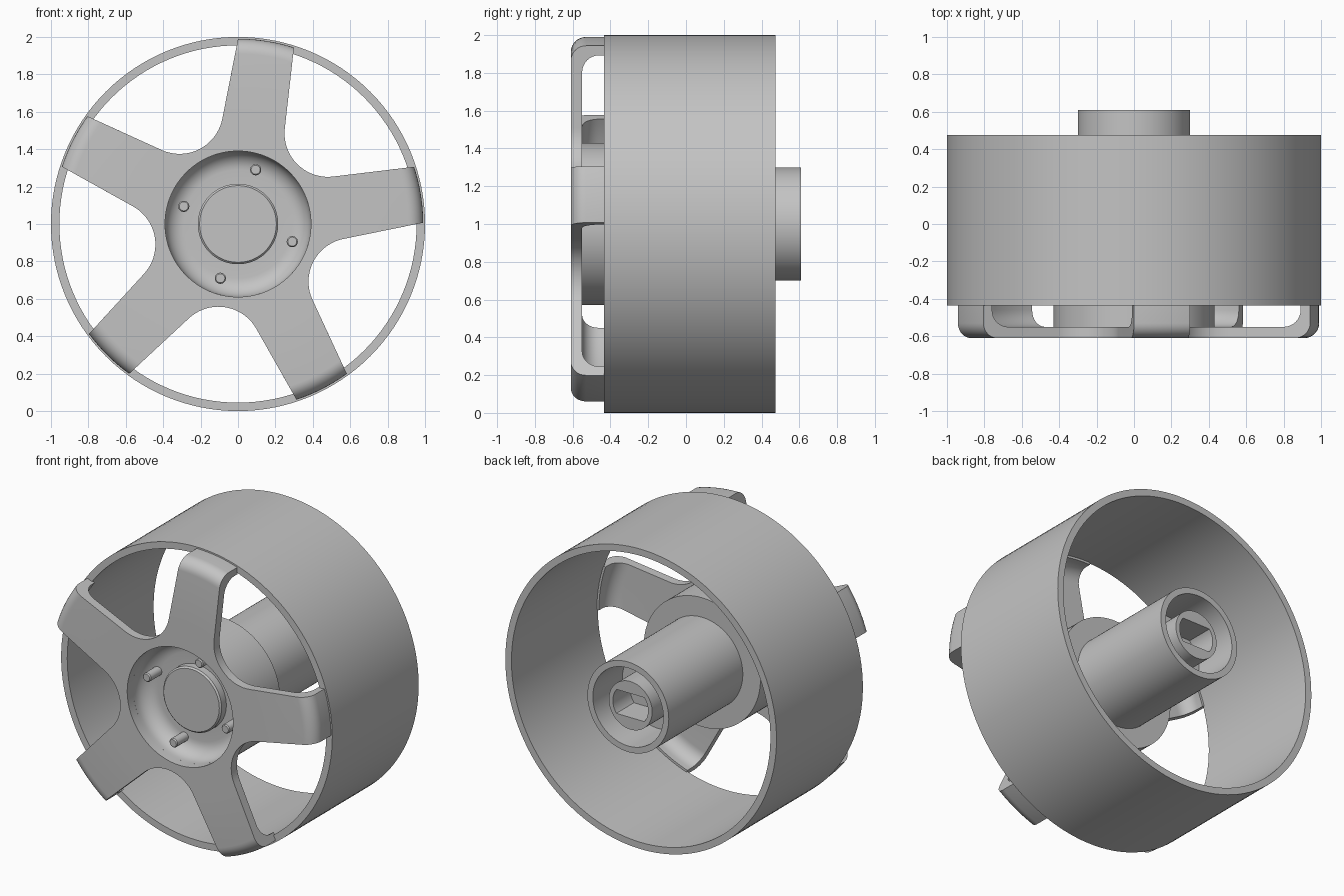
import bpy, bmesh, math
from math import sin, cos, pi, radians, hypot, atan2

cube = bpy.data.objects.get("Cube")
if cube:
    bpy.data.objects.remove(cube)

GREY = bpy.data.materials.new("plain_grey")
GREY.use_nodes = True
COLOUR = (0.55, 0.55, 0.55, 1)
GREY.diffuse_color = COLOUR
GREY.node_tree.nodes["Principled BSDF"].inputs["Base Color"].default_value = COLOUR


def finish(bm, name):
    """Weld the mesh, fix its normals and make a shaded object."""
    bmesh.ops.remove_doubles(bm, verts=bm.verts, dist=0.0002)
    bmesh.ops.recalc_face_normals(bm, faces=bm.faces)
    mesh = bpy.data.meshes.new(name)
    bm.to_mesh(mesh)
    bm.free()
    mesh.materials.append(GREY)
    obj = bpy.data.objects.new(name, mesh)
    bpy.context.collection.objects.link(obj)
    bpy.ops.object.select_all(action='DESELECT')
    obj.select_set(True)
    bpy.context.view_layer.objects.active = obj
    bpy.ops.object.shade_smooth_by_angle(angle=radians(30))
    return obj


def quad(bm, *points):
    bm.faces.new([bm.verts.new(p) for p in points])


def polar(r, a, y):
    return (r * cos(a), y, 1 + r * sin(a))


def lathe(name, profile, n=96, centre=(0, 0), closed=False):
    """Turn (radius, y[, flat half-height]) rings about the y axis."""
    bm = bmesh.new()
    rings = []
    for r, y, *flat in profile:
        ring = []
        for i in range(n):
            a = 2 * pi * i / n
            rr = min(r, flat[0] / max(abs(sin(a)), 0.001)) if flat else r
            x, _, z = polar(rr, a, y)
            ring.append(bm.verts.new((x + centre[0], y, z + centre[1])))
        rings.append(ring)
    pairs = list(zip(rings, rings[1:]))
    if closed:
        pairs.append((rings[-1], rings[0]))
    else:
        bm.faces.new(rings[0])
        bm.faces.new(rings[-1])
    for p, q in pairs:
        for i in range(n):
            j = (i + 1) % n
            bm.faces.new((p[i], p[j], q[j], q[i]))
    return finish(bm, name)


def arc(cr, cy, rad, start, end, steps=8):
    return [(cr + rad * cos(radians(start + (end - start) * i / steps)),
             cy + rad * sin(radians(start + (end - start) * i / steps)))
            for i in range(steps + 1)]


# Rim barrel
lathe("rim", [(1, -0.435), (1, 0.475), (0.955, 0.475), (0.955, -0.435)], n=128, closed=True)

# Hub: centre cap, bowl, drum, axle sleeve, inner shaft with flat-sided socket
hub = [(0.205, -0.49), (0.215, -0.48), (0.215, -0.43)]
hub += arc(0.29, -0.53, 0.10, 90, 0)
hub += [(0.39, -0.55), (0.43, -0.55), (0.43, -0.17), (0.30, -0.17), (0.30, 0.61),
        (0.26, 0.61), (0.26, 0.30), (0.16, 0.30), (0.16, 0.585),
        (0.13, 0.585, 0.08), (0.13, 0.40, 0.08)]
lathe("hub", hub)

# Wheel studs
for k in range(4):
    a = radians(72 + 90 * k)
    lathe(f"stud_{k + 1}", [(0.024, -0.55), (0.03, -0.543), (0.03, -0.42)], n=20,
          centre=(0.305 * cos(a), 0.305 * sin(a)))

# Five-spoke face: flat star plate whose arms bend back into the rim
FRONT, BACK, HOLE, ROOT = -0.61, -0.55, 0.39, 0.569
ROOT_W = 0.169
COLS = 10
leg_front = [(ROOT, FRONT)] + arc(0.91, -0.53, 0.08, -90, 0) + [(0.99, -0.425)]
leg_back = [(ROOT, BACK)] + arc(0.85, -0.46, 0.09, -90, 0) + [(0.94, -0.425)]


def arm_row(row, turn):
    """Points across an arm at one radius, following the wheel's curve."""
    r, y = row
    w = ROOT_W - 0.042 * (r - ROOT)
    base = math.asin(w / r)
    return [polar(r, turn + base * (2 * c / COLS - 1), y) for c in range(COLS + 1)]


def hole_row(row):
    """The points of a row pulled in to the centre hole."""
    return [polar(HOLE, atan2(z - 1, x), y) for x, y, z in row]


def strip(bm, p, q):
    for i in range(len(p) - 1):
        quad(bm, p[i], p[i + 1], q[i + 1], q[i])


bm = bmesh.new()
for k in range(5):
    turn = radians(9.2 + 72 * k)
    # arm
    fronts = [arm_row(s, turn) for s in leg_front]
    backs = [arm_row(s, turn) for s in leg_back]
    for rows in (fronts, backs):
        for p, q in zip([hole_row(rows[0])] + rows, rows):
            strip(bm, p, q)
    for side in (0, -1):
        strip(bm, [r[side] for r in fronts], [r[side] for r in backs])
    strip(bm, fronts[-1], backs[-1])
    strip(bm, hole_row(fronts[0]), hole_row(backs[0]))
    # rounded valley to the next arm
    mid = radians(36)
    cu, cv = 0.683 * cos(mid), 0.683 * sin(mid)
    root_a = math.asin(ROOT_W / ROOT)
    du, dv = ROOT * cos(root_a) - cu, ROOT * sin(root_a) - cv
    rad, begin = hypot(du, dv), atan2(dv, du) % (2 * pi)
    sweep = 2 * (mid + pi - begin)
    valley = []
    for i in range(21):
        a = begin + sweep * i / 20
        u, v = cu + rad * cos(a), cv + rad * sin(a)
        valley.append((hypot(u, v), atan2(v, u) + turn))
    vf = [polar(r, a, FRONT) for r, a in valley]
    vb = [polar(r, a, BACK) for r, a in valley]
    strip(bm, hole_row(vf), vf)
    strip(bm, hole_row(vb), vb)
    strip(bm, vf, vb)
    strip(bm, hole_row(vf), hole_row(vb))
# the arm loop pairs each root row with itself once; drop those empty faces
bmesh.ops.remove_doubles(bm, verts=bm.verts, dist=0.0002)
bmesh.ops.dissolve_degenerate(bm, edges=bm.edges, dist=0.0001)
finish(bm, "spoke_face")
